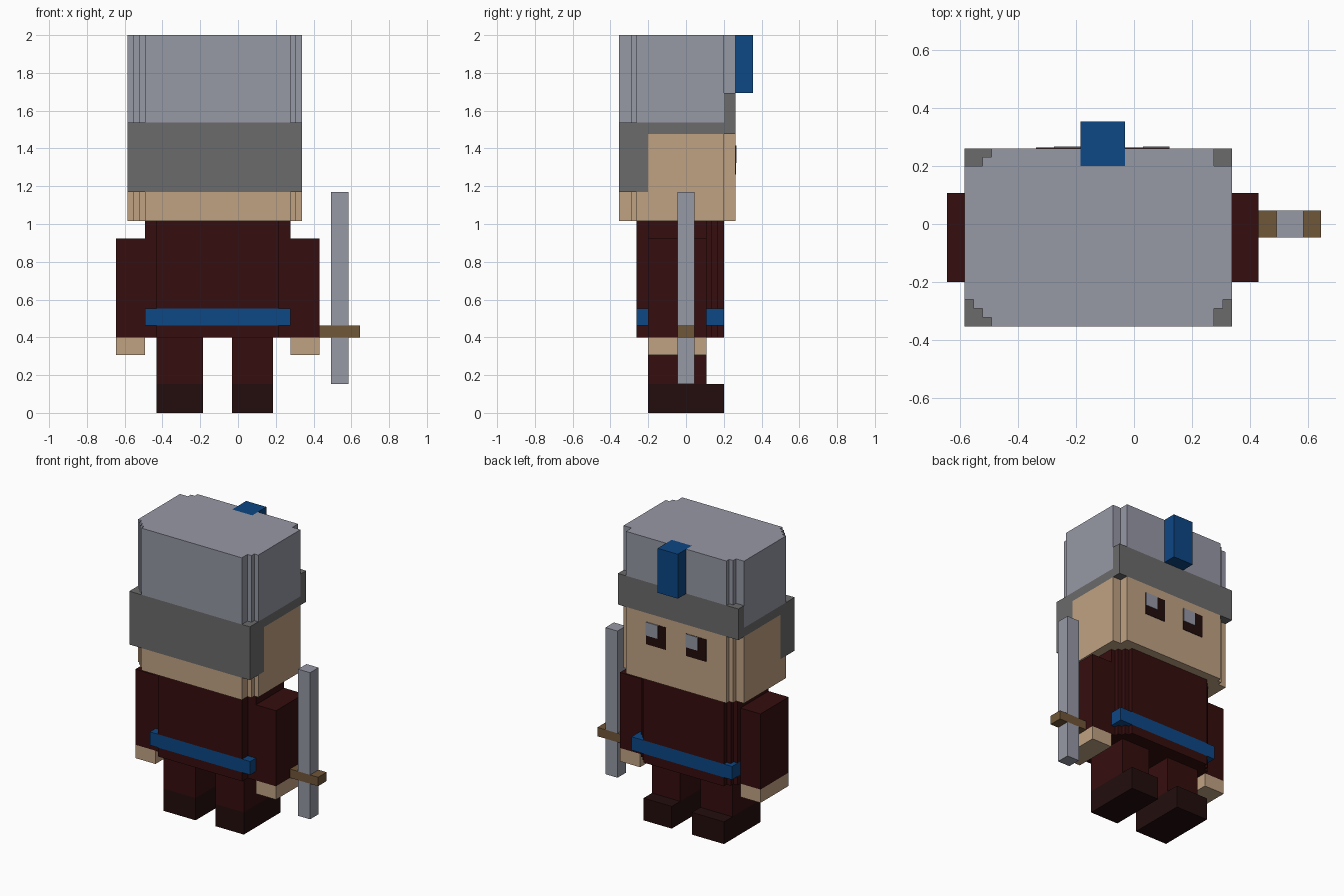
import bpy
import bmesh

cube = bpy.data.objects.get("Cube")
if cube:
    bpy.data.objects.remove(cube, do_unlink=True)

V = 2 / 65        # size of one block unit
Y_MID = 11.5      # depth centre in block units


def material(name, rgb):
    m = bpy.data.materials.new(name)
    m.use_nodes = True
    m.diffuse_color = (*rgb, 1)
    bsdf = next(n for n in m.node_tree.nodes if n.type == 'BSDF_PRINCIPLED')
    bsdf.inputs["Base Color"].default_value = (*rgb, 1)
    bsdf.inputs["Roughness"].default_value = 0.9
    return m


STEEL = material("light steel", (0.305, 0.314, 0.376))
IRON = material("dark iron", (0.147, 0.147, 0.147))
SKIN = material("skin", (0.527, 0.361, 0.231))
CLOTH = material("maroon cloth", (0.036, 0.004, 0.004))
LEATHER = material("dark leather", (0.017, 0.004, 0.004))
BLUE = material("blue", (0.004, 0.063, 0.235))
WOOD = material("wood", (0.162, 0.093, 0.040))


def outline(x0, x1, y0, y1, corners=((), (), (), ())):
    """Rectangle with stepped corners; each corner lists notch depth per column."""
    spots = ((x0, y0, 1, 1), (x1, y0, -1, 1), (x1, y1, -1, -1), (x0, y1, 1, -1))
    pts = []
    for k, ((cx, cy, sx, sy), depths) in enumerate(zip(spots, corners)):
        steps = []
        for i, d in enumerate(depths):
            steps += [(i, d), (i + 1, d)]
        steps.append((len(depths), 0))
        if k % 2:
            steps.reverse()
        for a, b in steps:
            p = (cx + sx * a, cy + sy * b)
            if not pts or pts[-1] != p:
                pts.append(p)
    return pts


def build(name, mat, pieces):
    """Extrude each (outline, z0, z1) piece into one object."""
    bm = bmesh.new()
    for pts, z0, z1 in pieces:
        face = bm.faces.new([bm.verts.new((x * V, (y - Y_MID) * V, z0 * V)) for x, y in pts])
        ext = bmesh.ops.extrude_face_region(bm, geom=[face])["geom"]
        top = [e for e in ext if isinstance(e, bmesh.types.BMVert)]
        bmesh.ops.translate(bm, verts=top, vec=(0, 0, (z1 - z0) * V))
    bmesh.ops.recalc_face_normals(bm, faces=bm.faces)
    mesh = bpy.data.meshes.new(name)
    bm.to_mesh(mesh)
    bm.free()
    mesh.materials.append(mat)
    bpy.context.collection.objects.link(bpy.data.objects.new(name, mesh))


def box(x0, x1, y0, y1, z0, z1):
    return outline(x0, x1, y0, y1), z0, z1


# Head: chin and neck layer, then the face up to the helmet rim
BL, BR, FR, FL = (3, 2, 1), (3, 2), (2, 2), (2, 2, 1)
build("head", SKIN, [
    (outline(-19, 11, 0, 20, (BL, BR, FR, FL)), 33, 38),
    (outline(-19, 11, 5, 20, ((), (), FR, FL)), 38, 48)])

# Helmet dome, with a slot at the brow for the crest
build("helmet", STEEL, [
    (outline(-19, 11, 0, 18, (BL, BR, (), ())), 50, 65),
    box(-16, -6, 18, 20, 55, 65),
    box(-17, -16, 18, 19, 55, 65),
    box(-1, 9, 18, 20, 55, 65)])

# Iron band: neck guard, side rims and brow plate
build("helmet_band", IRON, [
    box(-19, 11, 0, 5, 38, 50),
    box(-19, 11, 5, 18, 48, 50),
    box(-19, 11, 18, 20, 48, 55)])
build("helmet_crest", BLUE, [box(-6, -1, 18, 23, 55, 65)])

# Eyes
for side, x in (("right", -11), ("left", -1)):
    build(side + "_eye", LEATHER, [box(x, x + 5, 19.9, 20.1, 41, 46)])
    build(side + "_eye_glint", STEEL, [box(x + 2, x + 5, 19.9, 20.2, 43, 46)])

# Torso above and below the belt
torso = outline(-16, 9, 3, 18, ((2, 2), (2, 2), (3, 2, 1), (2, 1)))
build("torso", CLOTH, [(torso, 13, 15), (torso, 18, 33)])
build("belt", BLUE, [box(-16, 9, 3, 18, 15, 18)])

# Arms and hands
for side, x in (("right", -21), ("left", 9)):
    build(side + "_arm", CLOTH, [box(x, x + 5, 5, 15, 13, 30)])
    build(side + "_hand", SKIN, [box(x, x + 5, 5, 15, 10, 13)])

# Legs and boots
for side, x0, x1 in (("right", -14, -6), ("left", -1, 6)):
    build(side + "_leg", CLOTH, [box(x0, x1, 5, 15, 5, 13)])
    build(side + "_boot", LEATHER, [box(x0, x1, 5, 18, 0, 5)])

# Sword
build("sword_blade", STEEL, [box(16, 19, 10, 13, 5, 13), box(16, 19, 10, 13, 15, 38)])
build("sword_guard", WOOD, [box(14, 21, 10, 13, 13, 15)])
